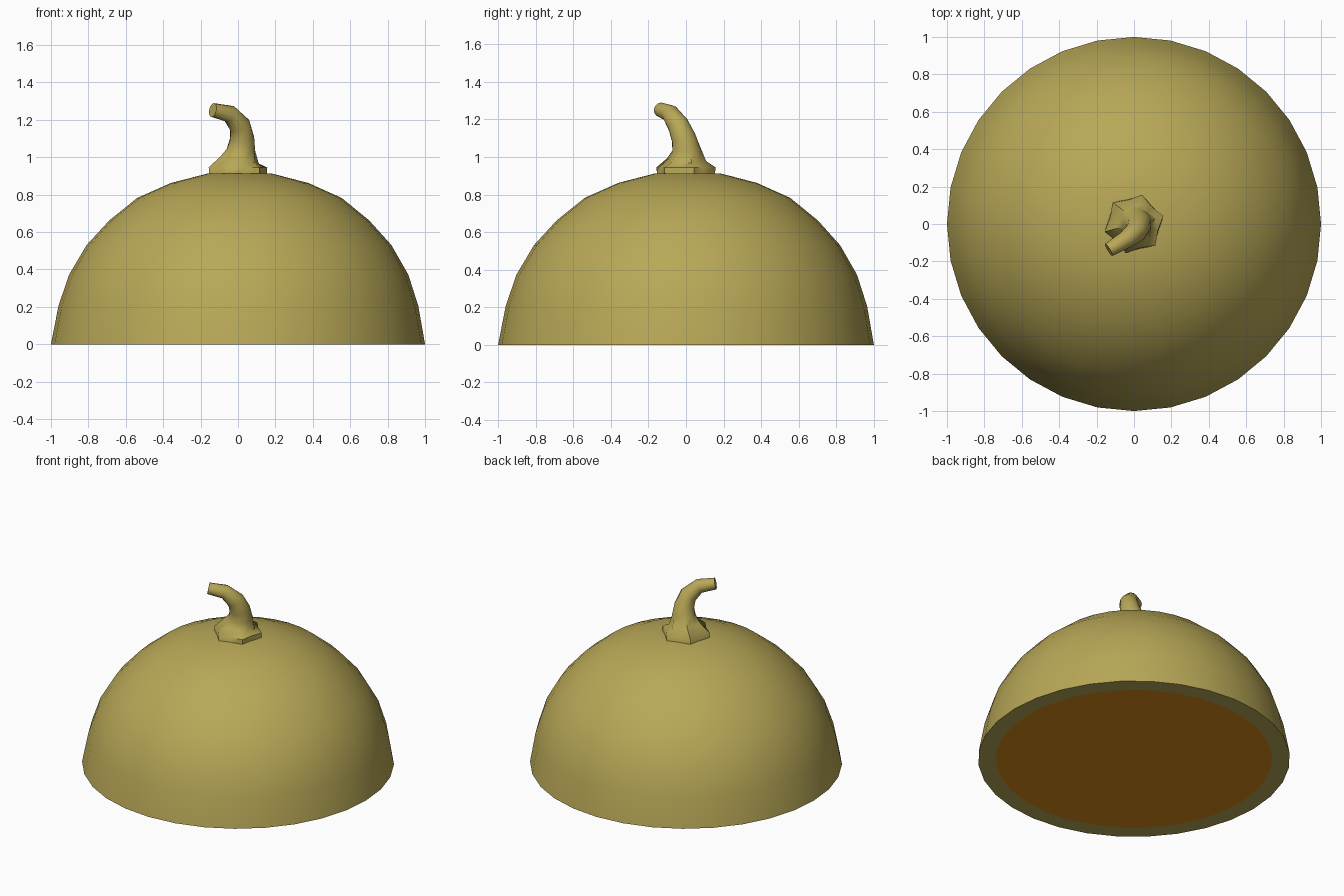
import bpy, bmesh, math
from mathutils import Vector

if "Cube" in bpy.data.objects:
    bpy.data.objects.remove(bpy.data.objects["Cube"])


def material(name, rgb):
    m = bpy.data.materials.new(name)
    m.diffuse_color = (*rgb, 1)
    m.use_nodes = True
    m.node_tree.nodes["Principled BSDF"].inputs["Base Color"].default_value = m.diffuse_color
    return m


SKIN = material("olive skin", (0.48, 0.39, 0.095))
FLESH = material("orange flesh", (0.71, 0.26, 0.011))


def ring(bm, center, u, v, radii):
    n = len(radii)
    return [bm.verts.new(center + r * (math.cos(math.tau * i / n) * u + math.sin(math.tau * i / n) * v))
            for i, r in enumerate(radii)]


def bridge(bm, a, b):
    n = len(a)
    return [bm.faces.new((a[i], a[(i + 1) % n], b[(i + 1) % n], b[i])) for i in range(n)]


def finish(bm, name, mats, angle):
    bmesh.ops.recalc_face_normals(bm, faces=bm.faces)
    me = bpy.data.meshes.new(name)
    bm.to_mesh(me)
    bm.free()
    ob = bpy.data.objects.new(name, me)
    bpy.context.collection.objects.link(ob)
    for m in mats:
        me.materials.append(m)
    bpy.ops.object.select_all(action='DESELECT')
    ob.select_set(True)
    bpy.context.view_layer.objects.active = ob
    bpy.ops.object.shade_smooth_by_angle(angle=math.radians(angle))
    return ob


X, Y = Vector((1, 0, 0)), Vector((0, 1, 0))

# Half gourd: domed skin with a flat cut face
profile = [(1.0, 0), (0.962, 0.205), (0.907, 0.372), (0.815, 0.53), (0.695, 0.662),
           (0.547, 0.782), (0.368, 0.862), (0.175, 0.912)]
SEGMENTS = 32
bm = bmesh.new()
rings = [ring(bm, Vector((0.01 * z, 0.01 * z, z)), X, Y, [r] * SEGMENTS) for r, z in profile]
for a, b in zip(rings, rings[1:]):
    bridge(bm, a, b)
bm.faces.new(rings[-1])
inner = ring(bm, Vector((0, 0, 0)), X, Y, [0.885] * SEGMENTS)
bridge(bm, inner, rings[0])
bm.faces.new(inner).material_index = 1
finish(bm, "half_gourd", [SKIN, FLESH], 40)

# Curved stem with a flared six-cornered foot: x, y, z, radius, lobe depth
path = [(0, 0, 0.895, 0.148, 0.012), (0, 0, 0.945, 0.147, 0.015), (0.008, 0.003, 0.985, 0.098, 0.01),
        (0.017, 0.002, 1.04, 0.078, 0), (0.022, -0.012, 1.10, 0.067, 0),
        (0.01, -0.042, 1.17, 0.058, 0), (-0.045, -0.085, 1.232, 0.047, 0),
        (-0.135, -0.138, 1.252, 0.038, 0)]
SIDES = 12
pts = [Vector(p[:3]) for p in path]
bm = bmesh.new()
rings = []
for k, p in enumerate(path):
    t = (pts[min(k + 1, len(pts) - 1)] - pts[max(k - 1, 0)]).normalized()
    if k < 2:
        t = Vector((0, 0, 1))
    side = (Vector((1, -1, 0)) - t * t.dot(Vector((1, -1, 0)))).normalized()
    radii = [p[3] + p[4] * (1 if i % 2 == 0 else -1) for i in range(SIDES)]
    rings.append(ring(bm, pts[k], side, t.cross(side), radii))
for a, b in zip(rings, rings[1:]):
    bridge(bm, a, b)
bm.faces.new(rings[0])
bm.faces.new(rings[-1])
finish(bm, "stem", [SKIN], 50)
